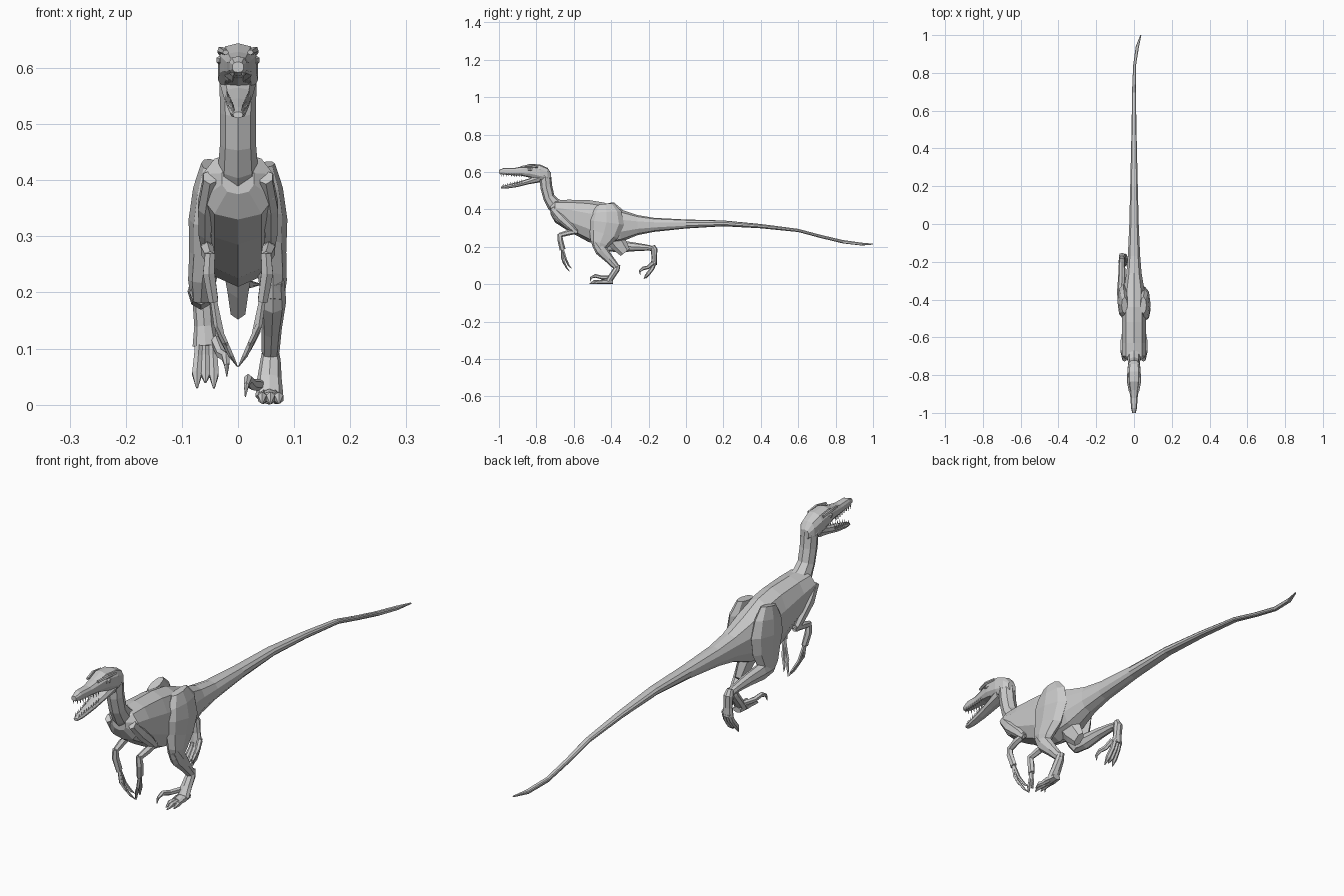
import bpy, bmesh, math
from mathutils import Vector


def skin(name, rings):
    """Join equal-sized rings of points into one closed flat-shaded mesh."""
    bm = bmesh.new()
    vs = [[bm.verts.new(p) for p in r] for r in rings]
    n = len(vs[0])
    for a, b in zip(vs, vs[1:]):
        for i in range(n):
            j = (i + 1) % n
            bm.faces.new((a[i], a[j], b[j], b[i]))
    bm.faces.new(vs[0][::-1])
    bm.faces.new(vs[-1])
    bmesh.ops.recalc_face_normals(bm, faces=bm.faces[:])
    me = bpy.data.meshes.new(name)
    bm.to_mesh(me)
    bm.free()
    ob = bpy.data.objects.new(name, me)
    bpy.context.collection.objects.link(ob)
    return ob


def section(n, power=1.0):
    """Unit rounded polygon with a point on the top midline."""
    f = lambda v: math.copysign(abs(v) ** power, v) if abs(v) > 1e-6 else 0
    return [(f(math.sin(2 * math.pi * i / n)), f(math.cos(2 * math.pi * i / n))) for i in range(n)]


def profile(name, stations, n=10, power=0.85):
    """Loft along y; station = (y, top z, bottom z, half width, x)."""
    rings = []
    for y, zt, zb, w, *x in stations:
        cx = x[0] if x else 0
        rings.append([(cx + w * u, y, (zt + zb) / 2 + (zt - zb) / 2 * v) for u, v in section(n, power)])
    return skin(name, rings)


def limb(name, stations, n=8):
    """Loft along a bent path; station = (x, y, z, sideways radius, other radius)."""
    c = [Vector(s[:3]) for s in stations]
    rings = []
    for i, s in enumerate(stations):
        t = (c[min(i + 1, len(c) - 1)] - c[max(i - 1, 0)]).normalized()
        side = Vector((1, 0, 0))
        side = (side - t * side.dot(t)).normalized()
        up = t.cross(side)
        rings.append([c[i] + side * s[3] * u + up * s[4] * v for u, v in section(n)])
    return skin(name, rings)


# Torso and tail
profile("torso_and_tail", [
    (-.725, .43, .375, .03), (-.70, .448, .33, .066), (-.63, .452, .285, .066),
    (-.52, .45, .225, .066), (-.44, .437, .21, .066), (-.35, .40, .225, .058),
    (-.26, .37, .262, .042), (-.17, .355, .28, .034), (0, .346, .298, .026),
    (.2, .341, .31, .021), (.4, .322, .299, .016), (.6, .296, .279, .012),
    (.72, .264, .247, .01), (.84, .236, .218, .008, .003), (.94, .222, .207, .009, .018),
    (1.0, .217, .212, .003, .036)])
limb("pelvis_bone", [(0, -.40, .28, .035, .06), (0, -.36, .215, .022, .045), (0, -.325, .17, .015, .03)], 6)

# Neck
limb("neck", [(0, -.66, .39, .045, .05), (0, -.71, .43, .035, .038), (0, -.733, .465, .032, .031),
              (0, -.747, .52, .032, .032), (0, -.752, .575, .033, .033), (0, -.785, .605, .034, .03)])

# Head, jaw and brows
profile("skull", [
    (-1.0, .611, .592, .010), (-.975, .621, .586, .016), (-.92, .621, .582, .02),
    (-.88, .629, .58, .026), (-.835, .644, .57, .034), (-.78, .64, .553, .037),
    (-.74, .622, .55, .031), (-.722, .595, .56, .018)], 10, .75)
profile("lower_jaw", [
    (-.988, .522, .511, .009), (-.96, .531, .511, .015), (-.90, .546, .52, .02),
    (-.84, .565, .535, .026), (-.78, .595, .545, .032)], 8, .8)
for s in (-1, 1):
    limb("brow", [(s * .022, -.885, .628, .006, .005), (s * .031, -.84, .632, .006, .007),
                  (s * .031, -.79, .627, .005, .006)], 5)
    limb("eye", [(s * .028, -.845, .614, .006, .006), (s * .031, -.833, .614, .008, .009),
                 (s * .028, -.82, .614, .006, .006)], 6)

# Teeth in both jaws
for s in (-1, 1):
    for i in range(9):
        k = i / 8
        for name, y, z, w, d in (("upper_tooth", -.99 + .11 * k, .592 - .004 * k, .009 + .012 * k, -.017),
                                 ("lower_tooth", -.98 + .10 * k, .518 + .025 * k, .008 + .012 * k, .018)):
            limb(name, [(s * w, y, z, .003, .004), (s * w, y + .003, z + d, .0003, .0003)], 4)

# Arms with three long curved fingers
for s in (-1, 1):
    limb("upper_arm", [(s * .05, -.715, .405, .013, .018), (s * .059, -.67, .355, .014, .024),
                       (s * .059, -.62, .31, .013, .02), (s * .056, -.585, .275, .010, .012)], 6)
    limb("forearm", [(s * .056, -.58, .283, .010, .012), (s * .055, -.63, .275, .013, .015),
                     (s * .05, -.677, .262, .010, .012)], 6)
    limb("hand", [(s * .05, -.675, .27, .010, .012), (s * .052, -.672, .235, .012, .015),
                  (s * .044, -.66, .185, .010, .016)], 6)
    for a, b in (((.030, -.655, .125), (.001, -.622, .068)),
                 ((.034, -.640, .130), (.012, -.612, .085)),
                 ((.037, -.662, .140), (.018, -.645, .100))):
        limb("finger", [(s * .045, -.662, .195, .006, .007), (s * a[0], a[1], a[2], .006, .006),
                        (s * (a[0] + b[0]) / 2.4, (a[1] + b[1]) / 2, (a[2] + b[2]) / 2 - .008, .005, .005),
                        (s * b[0], b[1], b[2], .001, .001)], 5)

# Standing leg (right)
limb("right_thigh", [
    (.05, -.43, .428, .016, .045), (.055, -.425, .385, .025, .08), (.057, -.425, .33, .031, .095),
    (.057, -.44, .27, .029, .08), (.062, -.46, .22, .025, .053), (.062, -.465, .185, .02, .03)])
limb("right_shin", [(.062, -.485, .225, .02, .022), (.062, -.455, .185, .024, .034),
                    (.06, -.41, .135, .018, .024), (.058, -.375, .095, .016, .018),
                    (.058, -.363, .08, .012, .012)])
limb("right_metatarsal", [(.058, -.362, .105, .013, .012), (.058, -.372, .08, .018, .018),
                          (.056, -.395, .045, .022, .017), (.056, -.415, .014, .025, .016)])
limb("right_heel_pad", [(.056, -.39, .012, .018, .011), (.056, -.43, .014, .024, .014),
                        (.056, -.455, .012, .022, .011)], 6)
for x0, x1, y in ((.046, .043, -.50), (.056, .058, -.515), (.066, .073, -.495)):
    limb("right_toe", [(x0, -.42, .014, .009, .013), ((x0 + x1) / 2, -.46, .011, .009, .01),
                       (x1, y + .025, .012, .009, .011), (x1, y, .003, .002, .002)], 6)
limb("right_sickle_claw", [(.04, -.405, .035, .01, .011), (.025, -.45, .036, .009, .01),
                           (.018, -.485, .045, .008, .01), (.015, -.508, .035, .005, .006),
                           (.013, -.513, .014, .001, .001)], 6)

# Lifted leg (left)
limb("left_thigh", [
    (-.05, -.43, .428, .016, .045), (-.055, -.42, .385, .025, .08), (-.057, -.41, .33, .031, .095),
    (-.058, -.405, .27, .029, .08), (-.064, -.405, .22, .025, .055), (-.066, -.40, .185, .018, .03)])
limb("left_shin", [(-.066, -.42, .20, .02, .022), (-.066, -.36, .202, .024, .033),
                   (-.064, -.28, .20, .02, .024), (-.064, -.20, .195, .016, .015),
                   (-.064, -.168, .188, .013, .012)])
limb("left_metatarsal", [(-.064, -.18, .205, .012, .014), (-.063, -.17, .185, .018, .018),
                         (-.06, -.17, .14, .018, .014), (-.058, -.172, .105, .023, .016)])
for x0, x1, y, z in ((-.046, -.043, -.225, .03), (-.058, -.058, -.222, .04), (-.068, -.073, -.215, .03)):
    limb("left_toe", [(x0, -.168, .118, .009, .013), ((x0 + x1) / 2, -.18, .085, .009, .011),
                      (x1, -.203, .055, .01, .011), (x1, y, z, .002, .002)], 6)
limb("left_sickle_claw", [(-.04, -.175, .115, .01, .011), (-.03, -.205, .09, .009, .01),
                          (-.022, -.228, .085, .008, .01), (-.02, -.247, .07, .005, .006),
                          (-.02, -.245, .05, .001, .001)], 6)
